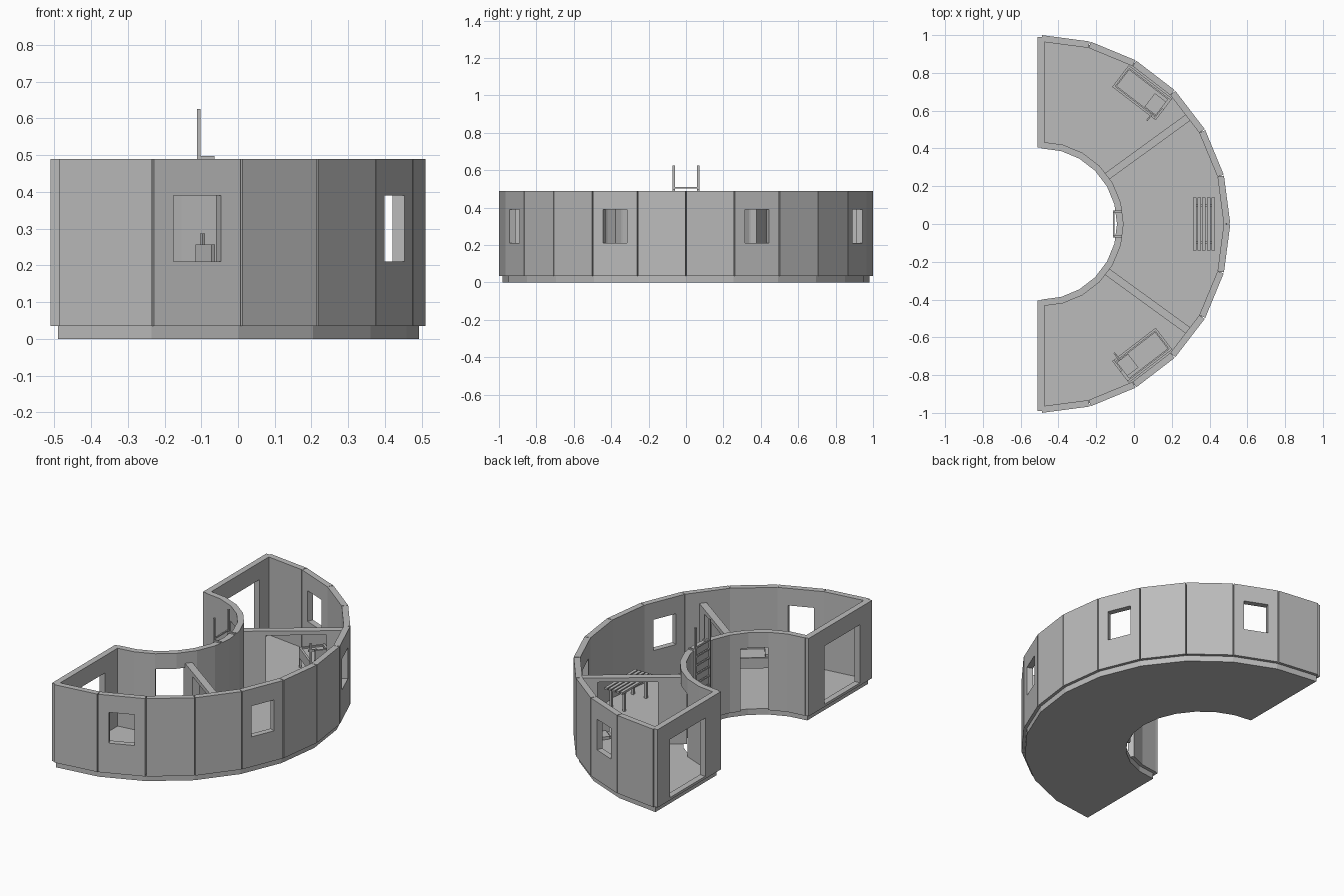
import bpy, bmesh, math
from mathutils import Matrix, Vector

if "Cube" in bpy.data.objects:
    bpy.data.objects.remove(bpy.data.objects["Cube"])

CX = -0.49                      # centre of the half ring
Z0, Z1 = 0.035, 0.49            # wall foot and wall top
mat = bpy.data.materials.new("plain_grey")
mat.diffuse_color = (0.5, 0.5, 0.5, 1)
mat.use_nodes = True
mat.node_tree.nodes["Principled BSDF"].inputs["Base Color"].default_value = mat.diffuse_color


def ring(r, deg):
    """Point on a 24-sided ring with corner radius r."""
    k = math.radians((deg % 15) - 7.5)
    rr = r * math.cos(math.radians(7.5)) / math.cos(k)
    a = math.radians(deg)
    return Vector((CX + rr * math.cos(a), rr * math.sin(a)))


def finish(name, bm):
    bmesh.ops.recalc_face_normals(bm, faces=bm.faces)
    me = bpy.data.meshes.new(name)
    bm.to_mesh(me)
    bm.free()
    me.materials.append(mat)
    ob = bpy.data.objects.new(name, me)
    bpy.context.collection.objects.link(ob)
    return ob


def prism(bm, pts, z0, z1):
    low = [bm.verts.new((p[0], p[1], z0)) for p in pts]
    top = [bm.verts.new((p[0], p[1], z1)) for p in pts]
    n = len(pts)
    bm.faces.new(low[::-1])
    bm.faces.new(top)
    for i in range(n):
        j = (i + 1) % n
        bm.faces.new((low[i], low[j], top[j], top[i]))


def box(bm, x, y, z, m=Matrix()):
    """Box from three (min, max) ranges, placed by matrix m."""
    size = Matrix.Diagonal((x[1] - x[0], y[1] - y[0], z[1] - z[0], 1))
    mid = Matrix.Translation((sum(x) / 2, sum(y) / 2, sum(z) / 2))
    bmesh.ops.create_cube(bm, size=1, matrix=m @ mid @ size)


def polar(deg):
    """Local frame: x runs outward from the ring centre, y along the ring."""
    return Matrix.Translation((CX, 0, 0)) @ Matrix.Rotation(math.radians(deg), 4, 'Z')


def cut(ob, bm):
    c = finish(ob.name + "_cutter", bm)
    c.hide_render = True
    c.hide_viewport = True
    c.display_type = 'WIRE'
    mod = ob.modifiers.new("openings", 'BOOLEAN')
    mod.operation, mod.solver, mod.object = 'DIFFERENCE', 'EXACT', c


def band(r_in, r_out, angles):
    return [ring(r_out, a) for a in angles] + [ring(r_in, a) for a in reversed(angles)]


full = list(range(-90, 91, 15))

# Floor slab, set back under the walls
bm = bmesh.new()
prism(bm, band(0.42, 0.982, full), 0, Z0)
finish("floor_slab", bm)

# Outer wall: twelve panels with thin seams between them, four windows
bm = bmesh.new()
for a in full[:-1]:
    o0, o1, i0, i1 = ring(1, a), ring(1, a + 15), ring(0.965, a), ring(0.965, a + 15)
    t = (o1 - o0).normalized()
    prism(bm, [o0 + t * 0.003, o1 - t * 0.003, i1 - t * 0.0004, i0 + t * 0.0004], Z0, Z1)
outer = finish("outer_wall", bm)
bm = bmesh.new()
for a in (-67.5, -22.5, 22.5, 67.5):
    box(bm, (0.9, 1.05), (-0.07, 0.07), (0.21, 0.39), polar(a))
cut(outer, bm)

# Inner wall with two doorways
bm = bmesh.new()
prism(bm, band(0.40, 0.435, full), Z0, Z1)
inner = finish("inner_wall", bm)
bm = bmesh.new()
for s in (-1, 1):
    prism(bm, band(0.36, 0.47, [s * a for a in (38.5, 45, 59.8)]), 0.02, 0.40)
cut(inner, bm)

# End walls with large openings
for s, side in ((-1, "front"), (1, "back")):
    bm = bmesh.new()
    box(bm, (-0.51, -0.475), sorted((s * 0.405, s * 0.99)), (Z0, Z1))
    wall = finish(side + "_end_wall", bm)
    bm = bmesh.new()
    box(bm, (-0.6, -0.4), sorted((s * 0.55, s * 0.878)), (0.05, 0.39))
    cut(wall, bm)

# Lower partition walls with openings
for s, side in ((-1, "front"), (1, "back")):
    bm = bmesh.new()
    box(bm, (0.43, 0.96), (-0.02, 0.02), (Z0, 0.425), polar(36 * s))
    wall = finish(side + "_partition", bm)
    bm = bmesh.new()
    box(bm, (0.55, 0.87), (-0.1, 0.1), (0.02, 0.40), polar(36 * s))
    cut(wall, bm)

# Slatted bench
bm = bmesh.new()
for i in range(5):
    x = 0.312 + i * 0.0246
    box(bm, (x, x + 0.018), (-0.14, 0.14), (0.15, 0.162))
for y in (-0.10, 0.10):
    box(bm, (0.318, 0.424), (y - 0.007, y + 0.007), (0.138, 0.15))
    for x in (0.322, 0.406):
        box(bm, (x, x + 0.014), (y - 0.007, y + 0.007), (Z0, 0.138))
finish("bench", bm)

# Bunks against the outer wall, the second a turned copy of the first
for a, side in ((52.5, "back"), (-52.5, "front")):
    m = polar(a)
    bm = bmesh.new()
    box(bm, (0.804, 0.948), (-0.145, 0.145), (0.09, 0.125), m)
    for x in (0.804, 0.936):
        box(bm, (x, x + 0.012), (-0.145, 0.145), (0.125, 0.15), m)
        for y in (-0.145, 0.133):
            box(bm, (x, x + 0.012), (y, y + 0.012), (Z0, 0.09), m)
    box(bm, (0.804, 0.948), (0.133, 0.145), (0.125, 0.15), m)
    finish(side + "_bunk_frame", bm)
    bm = bmesh.new()
    box(bm, (0.82, 0.932), (-0.13, 0.13), (0.125, 0.143), m)
    box(bm, (0.825, 0.915), (-0.13, -0.055), (0.143, 0.16), m)
    finish(side + "_bunk_mattress", bm)
    bm = bmesh.new()
    box(bm, (0.804, 0.876), (-0.145, -0.133), (0.125, 0.257), m)
    finish(side + "_bunk_headboard", bm)
    bm = bmesh.new()
    box(bm, (0.785, 0.795), (-0.115, -0.105), (0.12, 0.287), m)
    box(bm, (0.775, 0.825), (-0.114, -0.106), (0.24, 0.25), m)
    finish(side + "_bunk_lamp", bm)

# Ladder hooked over the inner wall
bm = bmesh.new()
for s in (-1, 1):
    y = sorted((s * 0.06, s * 0.071))
    box(bm, (-0.112, -0.102), y, (0.045, 0.625))
    box(bm, (-0.102, -0.064), y, (0.49, 0.498))
for i in range(9):
    z = 0.085 + i * 0.052
    box(bm, (-0.111, -0.103), (-0.062, 0.062), (z, z + 0.008))
finish("ladder", bm)
